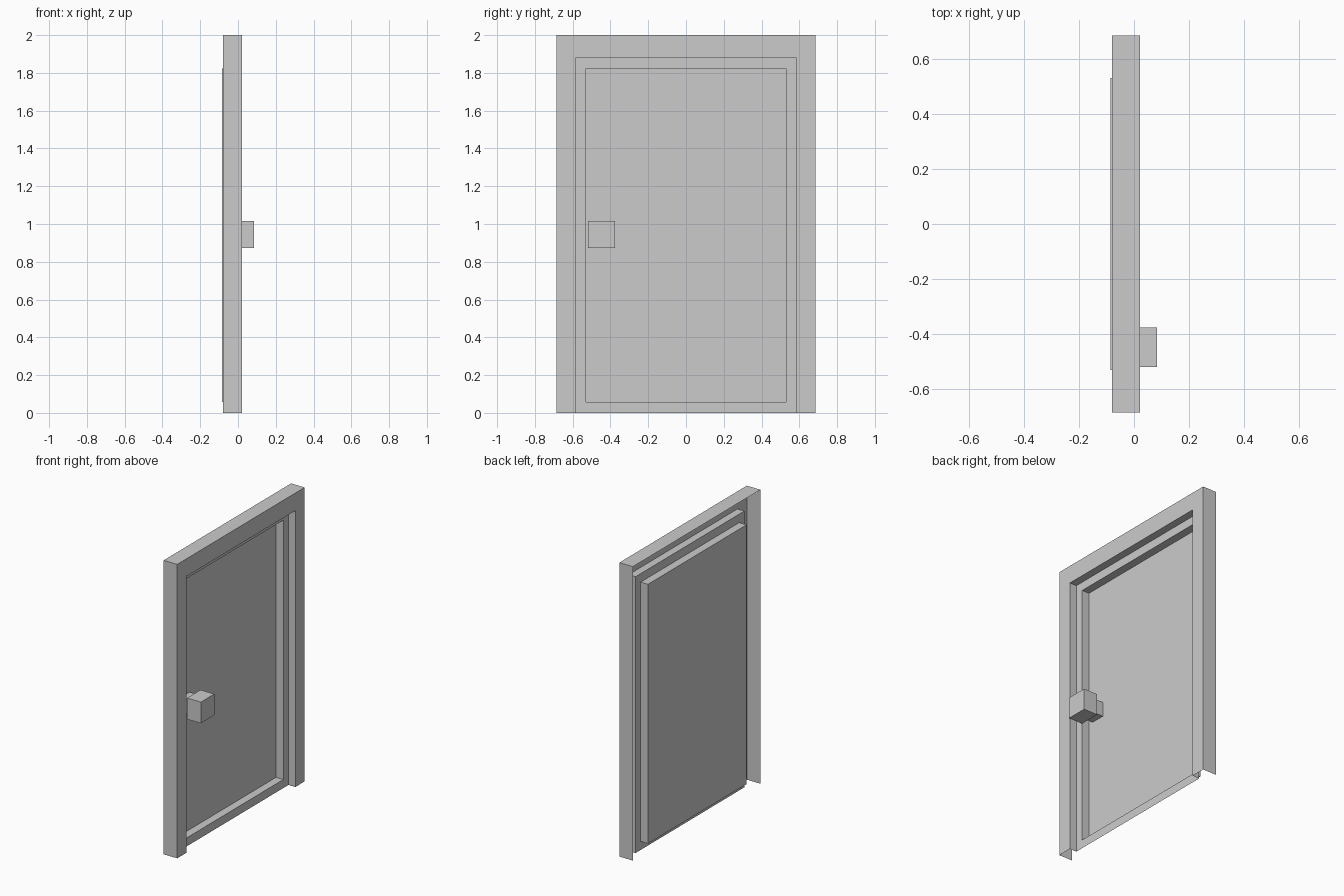
import bpy
import bmesh

if "Cube" in bpy.data.objects:
    bpy.data.objects.remove(bpy.data.objects["Cube"])


def make_object(name, bm):
    mesh = bpy.data.meshes.new(name)
    bm.to_mesh(mesh)
    bm.free()
    obj = bpy.data.objects.new(name, mesh)
    bpy.context.collection.objects.link(obj)
    return obj


def stepped_shell(name, rings, closed, cap=False):
    """Rings are (x, half width, bottom, top); open shells leave out the bottom side."""
    bm = bmesh.new()
    loops = []
    for x, w, lo, hi in rings:
        pts = [(-w, lo), (-w, hi), (w, hi), (w, lo)]
        loops.append([bm.verts.new((x, y, z)) for y, z in pts])
    for a, b in zip(loops, loops[1:]):
        for i in range(4 if closed else 3):
            j = (i + 1) % 4
            bm.faces.new((a[i], b[i], b[j], a[j]))
    if cap:
        bm.faces.new(loops[-1][::-1])
    return make_object(name, bm)


def box(name, lo, hi):
    bm = bmesh.new()
    bmesh.ops.create_cube(bm, size=1)
    for v in bm.verts:
        v.co = [(a + b) / 2 + c * (b - a) for a, b, c in zip(lo, hi, v.co)]
    return make_object(name, bm)


FRONT, STEP, BACK = 0.022, -0.03, -0.085

# Door casing: outer sides, face and reveal, open at the rear and bottom
stepped_shell("door_frame", [
    (-0.08, 0.685, 0, 2),
    (FRONT, 0.685, 0, 2),
    (FRONT, 0.585, 0, 1.88),
    (STEP, 0.585, 0, 1.88)], closed=False)

# Door leaf: border, recess walls and sunken panel
stepped_shell("door_panel", [
    (STEP, 0.585, 0, 1.88),
    (STEP, 0.53, 0.058, 1.822),
    (BACK, 0.53, 0.058, 1.822)], closed=True, cap=True)

# Door knob: square stem and block head
box("knob_stem", (BACK, -0.496, 0.895), (-0.02, -0.398, 0.993))
box("knob_head", (-0.02, -0.519, 0.872), (0.084, -0.375, 1.016))
